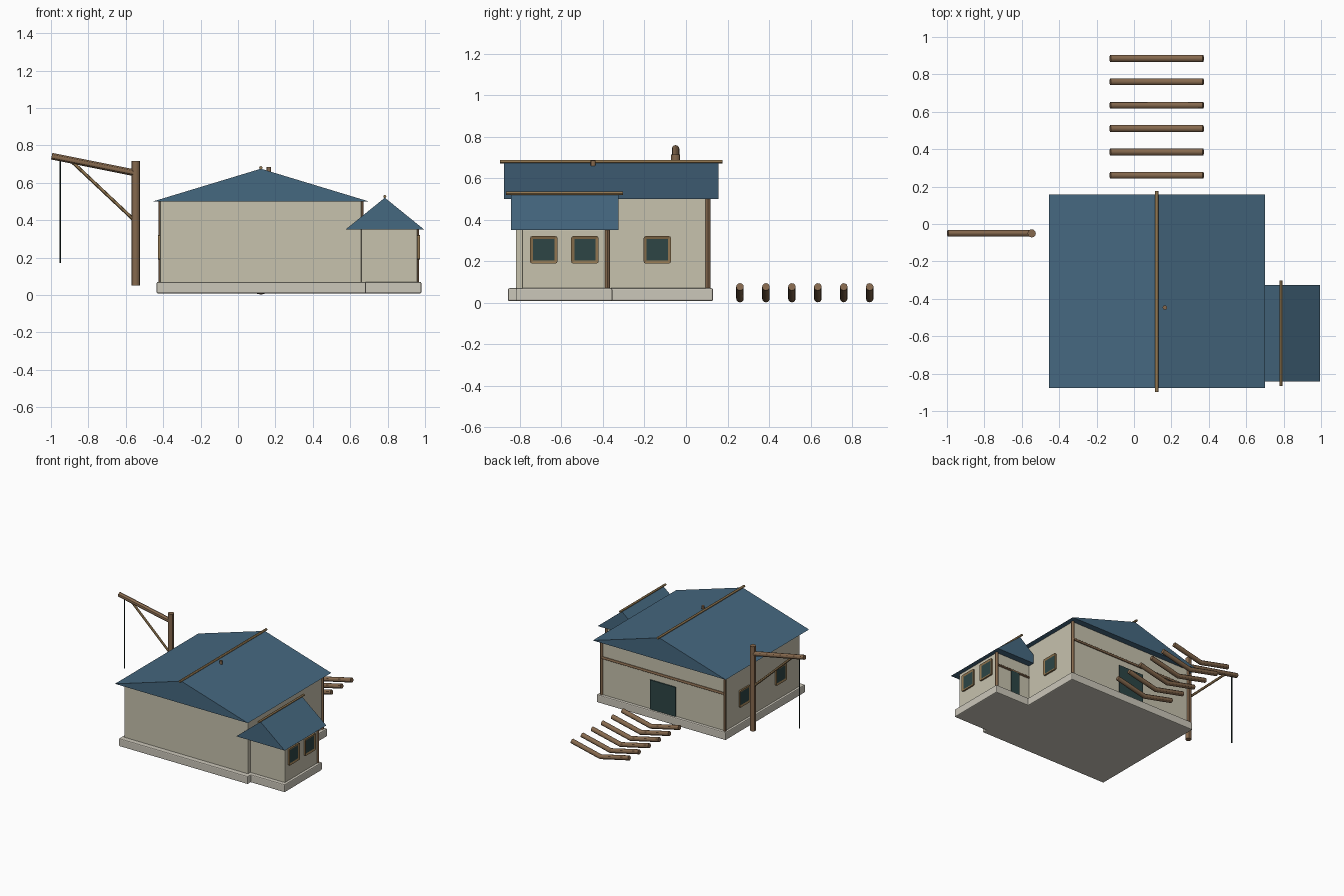
import bpy, bmesh
from mathutils import Vector

cube = bpy.data.objects.get("Cube")
if cube:
    bpy.data.objects.remove(cube, do_unlink=True)


def material(name, r, g, b):
    m = bpy.data.materials.new(name)
    m.use_nodes = True
    m.diffuse_color = (r, g, b, 1)
    m.node_tree.nodes["Principled BSDF"].inputs["Base Color"].default_value = (r, g, b, 1)
    return m


PLASTER = material("plaster", 0.57, 0.54, 0.42)
STONE = material("stone", 0.60, 0.57, 0.49)
ROOF = material("blue_roof", 0.06, 0.138, 0.215)
WOOD = material("brown_wood", 0.235, 0.14, 0.075)
TRIM = material("light_wood", 0.28, 0.18, 0.08)
GLASS = material("dark_glass", 0.026, 0.06, 0.06)
ROPE = material("rope", 0.008, 0.02, 0.018)


def finish(name, bm, *mats):
    bmesh.ops.recalc_face_normals(bm, faces=bm.faces)
    mesh = bpy.data.meshes.new(name)
    bm.to_mesh(mesh)
    bm.free()
    for m in mats:
        mesh.materials.append(m)
    ob = bpy.data.objects.new(name, mesh)
    bpy.context.collection.objects.link(ob)
    return ob


def box_mesh(lo, hi):
    lo, hi = Vector(lo), Vector(hi)
    bm = bmesh.new()
    bmesh.ops.create_cube(bm, size=1)
    bmesh.ops.scale(bm, vec=hi - lo, verts=bm.verts)
    bmesh.ops.translate(bm, vec=(lo + hi) / 2, verts=bm.verts)
    return bm


def box(name, lo, hi, mat, bevel=0):
    ob = finish(name, box_mesh(lo, hi), mat)
    if bevel:
        mod = ob.modifiers.new("Bevel", "BEVEL")
        mod.width = bevel
        mod.segments = 2
    return ob


def gable_roof(name, x0, x1, y0, y1, eave, ridge):
    bm = bmesh.new()
    profile = [(x0, eave), (x1, eave), ((x0 + x1) / 2, ridge)]
    face = bm.faces.new([bm.verts.new((x, y0, z)) for x, z in profile])
    new = bmesh.ops.extrude_face_region(bm, geom=[face])["geom"]
    verts = [g for g in new if isinstance(g, bmesh.types.BMVert)]
    bmesh.ops.translate(bm, vec=(0, y1 - y0, 0), verts=verts)
    # the starting face stays as the front gable
    if not face.is_valid or len(bm.faces) < 5:
        bmesh.ops.holes_fill(bm, edges=bm.edges)
    return finish(name, bm, ROOF)


def pole(name, points, radius, mat):
    # round timber swept along straight segments
    curve = bpy.data.curves.new(name, "CURVE")
    curve.dimensions = "3D"
    curve.bevel_depth = radius
    curve.bevel_resolution = 4
    curve.use_fill_caps = True
    spline = curve.splines.new("POLY")
    spline.points.add(len(points) - 1)
    for p, co in zip(spline.points, points):
        p.co = (*co, 1)
    curve.materials.append(mat)
    ob = bpy.data.objects.new(name, curve)
    bpy.context.collection.objects.link(ob)
    bpy.ops.object.select_all(action="DESELECT")
    ob.select_set(True)
    bpy.context.view_layer.objects.active = ob
    bpy.ops.object.convert(target="MESH")
    bpy.ops.object.shade_smooth_by_angle()


def window(name, wall_x, y, side):
    # rounded square frame with a sunken pane facing side (+1 or -1 in x)
    half, z = 0.066, 0.255
    xs = sorted((wall_x - side * 0.01, wall_x + side * 0.012))
    bm = box_mesh((xs[0], y - half, z - half), (xs[1], y + half, z + half))
    edges = [e for e in bm.edges if abs(e.verts[0].co.x - e.verts[1].co.x) > 0.01]
    bmesh.ops.bevel(bm, geom=edges, offset=0.01, segments=2, affect="EDGES", profile=0.5)
    bm.normal_update()
    pane = max(bm.faces, key=lambda f: f.normal.x * side * f.calc_area())
    bmesh.ops.inset_individual(bm, faces=[pane], thickness=0.015, depth=-0.005)
    pane.material_index = 1
    finish(name, bm, TRIM, GLASS)


# Main house
box("main_foundation", (-0.435, -0.858, 0.008), (0.685, 0.13, 0.07), STONE, 0.007)
box("main_walls", (-0.417, -0.82, 0.06), (0.66, 0.108, 0.505), PLASTER, 0.006)
gable_roof("main_roof", -0.455, 0.70, -0.877, 0.157, 0.50, 0.675)
pole("main_ridge_pole", [(0.122, -0.897, 0.68), (0.122, 0.177, 0.68)], 0.009, TRIM)
pole("roof_peg", [(0.165, -0.447, 0.645), (0.165, -0.447, 0.685)], 0.012, WOOD)

# Side annex
box("annex_foundation", (0.6, -0.82, 0.008), (0.98, -0.355, 0.07), STONE, 0.007)
box("annex_walls", (0.62, -0.79, 0.06), (0.96, -0.377, 0.355), PLASTER, 0.006)
gable_roof("annex_roof", 0.575, 0.995, -0.842, -0.325, 0.35, 0.52)
pole("annex_ridge_pole", [(0.785, -0.867, 0.527), (0.785, -0.303, 0.527)], 0.008, TRIM)

# Back wall timbers
for name, x, y, top in (("left_post", -0.413, 0.106, 0.50), ("right_post", 0.658, 0.106, 0.50),
                        ("annex_post", 0.956, -0.379, 0.35)):
    pole(name, [(x, y, 0.07), (x, y, top)], 0.012, WOOD)
pole("main_back_beam", [(-0.413, 0.108, 0.36), (0.658, 0.108, 0.36)], 0.01, WOOD)
pole("annex_back_beam", [(0.66, -0.377, 0.255), (0.956, -0.377, 0.255)], 0.009, WOOD)

# Doors
box("main_door", (0.012, 0.107, 0.07), (0.232, 0.116, 0.30), GLASS)
box("annex_door", (0.753, -0.378, 0.07), (0.827, -0.3695, 0.262), GLASS)

# Windows
window("annex_window_front", 0.96, -0.685, 1)
window("annex_window_back", 0.96, -0.487, 1)
window("main_window_left", 0.66, -0.138, 1)
window("main_window_right_back", -0.417, -0.125, -1)
window("main_window_right_front", -0.417, -0.575, -1)

# Crane
Y = -0.05
pole("crane_mast", [(-0.547, Y, 0.05), (-0.547, Y, 0.715)], 0.022, WOOD)
pole("crane_arm", [(-0.996, Y, 0.742), (-0.547, Y, 0.652)], 0.018, WOOD)
pole("crane_brace", [(-0.885, Y, 0.71), (-0.55, Y, 0.395)], 0.009, TRIM)
pole("crane_rope", [(-0.95, Y, 0.73), (-0.95, Y, 0.172)], 0.004, ROPE)

# Bent logs laid out in a row behind the house
for i in range(6):
    y = 0.26 + i * 0.125
    pole(f"bent_log_{i + 1}", [(-0.127, y, 0.077), (0.122, y, 0.02), (0.37, y, 0.077)], 0.018, WOOD)
